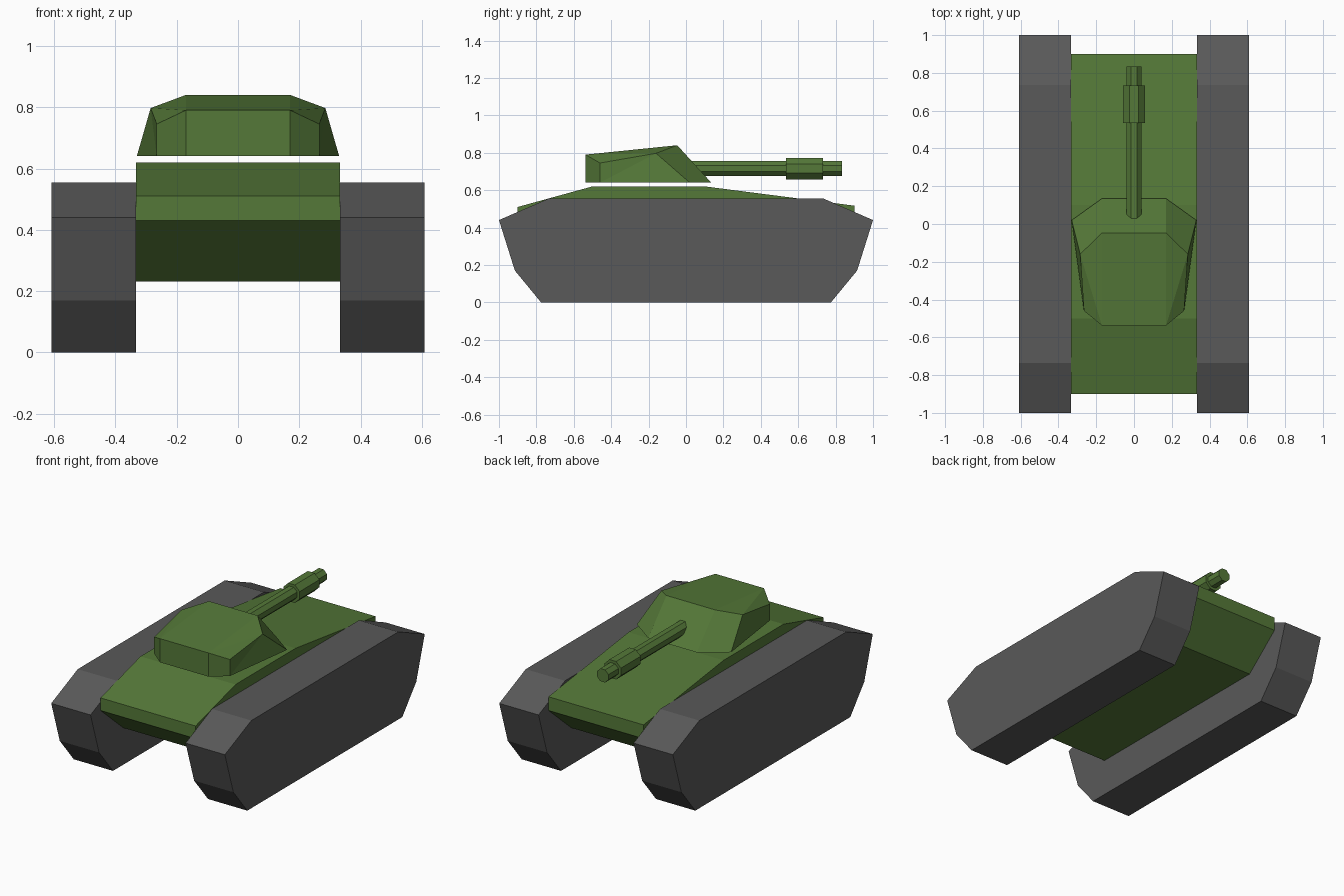
import bpy, bmesh
from math import pi, cos, tan

if "Cube" in bpy.data.objects:
    bpy.data.objects.remove(bpy.data.objects["Cube"])


def material(name, color):
    m = bpy.data.materials.new(name)
    m.diffuse_color = (*color, 1)
    m.use_nodes = True
    m.node_tree.nodes["Principled BSDF"].inputs["Base Color"].default_value = m.diffuse_color
    return m


GREEN = material("green_paint", (0.09, 0.19, 0.04))
DARK = material("dark_grey", (0.1, 0.1, 0.1))


def finish(name, bm, mat):
    bmesh.ops.recalc_face_normals(bm, faces=bm.faces)
    me = bpy.data.meshes.new(name)
    bm.to_mesh(me)
    bm.free()
    me.materials.append(mat)
    ob = bpy.data.objects.new(name, me)
    bpy.context.collection.objects.link(ob)
    return ob


def extrude_x(name, profile, x0, x1, mat):
    """Extrude a (y, z) side profile from x0 to x1."""
    bm = bmesh.new()
    a, b = ([bm.verts.new((x, y, z)) for y, z in profile] for x in (x0, x1))
    bm.faces.new(a)
    bm.faces.new(b)
    n = len(profile)
    for i in range(n):
        j = (i + 1) % n
        bm.faces.new((a[i], a[j], b[j], b[i]))
    return finish(name, bm, mat)


# Tracks: symmetric eight-sided blocks
half = [(0.775, 0), (0.915, 0.17), (1, 0.44), (0.735, 0.555)]
track = half + [(-y, z) for y, z in reversed(half)]
extrude_x("track_right", track, 0.333, 0.608, DARK)
extrude_x("track_left", track, -0.608, -0.333, DARK)

# Hull: sloped deck and tapered belly
hull = [(-0.67, 0.232), (0.67, 0.232), (0.9, 0.43), (0.9, 0.517),
        (0.1, 0.62), (-0.5, 0.62), (-0.9, 0.51), (-0.9, 0.43)]
extrude_x("hull", hull, -0.333, 0.333, GREEN)

# Turret: faceted shell, base ring and roof ring joined by side panels
base = [(0.17, 0.135, 0.64), (0.33, 0.02, 0.64), (0.265, -0.46, 0.64), (0.17, -0.537, 0.64)]
roof = [(0.17, -0.047, 0.84), (0.285, -0.16, 0.797), (0.265, -0.46, 0.745), (0.17, -0.537, 0.79)]
bm = bmesh.new()


def ring(pts):
    return [bm.verts.new(p) for p in pts + [(-x, y, z) for x, y, z in reversed(pts)]]


lo, hi = ring(base), ring(roof)
bm.faces.new(lo)
for i in range(8):
    j = (i + 1) % 8
    if i in (1, 5):   # twisted side panels are split into two triangles
        f, r = (i, j) if i == 1 else (j, i)
        bm.faces.new((lo[f], lo[r], hi[f]))
        bm.faces.new((lo[r], hi[r], hi[f]))
    else:
        bm.faces.new((lo[i], lo[j], hi[j], hi[i]))
bm.faces.new((hi[0], hi[3], hi[4], hi[7]))
for a, b, c, d in ((0, 1, 2, 3), (7, 6, 5, 4)):
    bm.faces.new((hi[a], hi[b], hi[d]))
    bm.faces.new((hi[b], hi[c], hi[d]))
finish("turret", bm, GREEN)


# Gun: octagonal barrel and sleeve along y
def tube(name, r, y0, y1):
    bpy.ops.mesh.primitive_cylinder_add(
        vertices=8, radius=r / cos(pi / 8), depth=y1 - y0,
        location=(0, (y0 + y1) / 2, 0.715), rotation=(pi / 2, 0, 0))
    ob = bpy.context.object
    ob.name = name
    # turn the flats to face up and sideways
    for v in ob.data.vertices:
        x, y = v.co.x, v.co.y
        c, s = cos(pi / 8), cos(pi / 8) * tan(pi / 8)
        v.co.x, v.co.y = x * c - y * s, x * s + y * c
    ob.data.materials.append(GREEN)


tube("gun_barrel", 0.04, 0.0, 0.833)
tube("gun_sleeve", 0.057, 0.535, 0.733)
